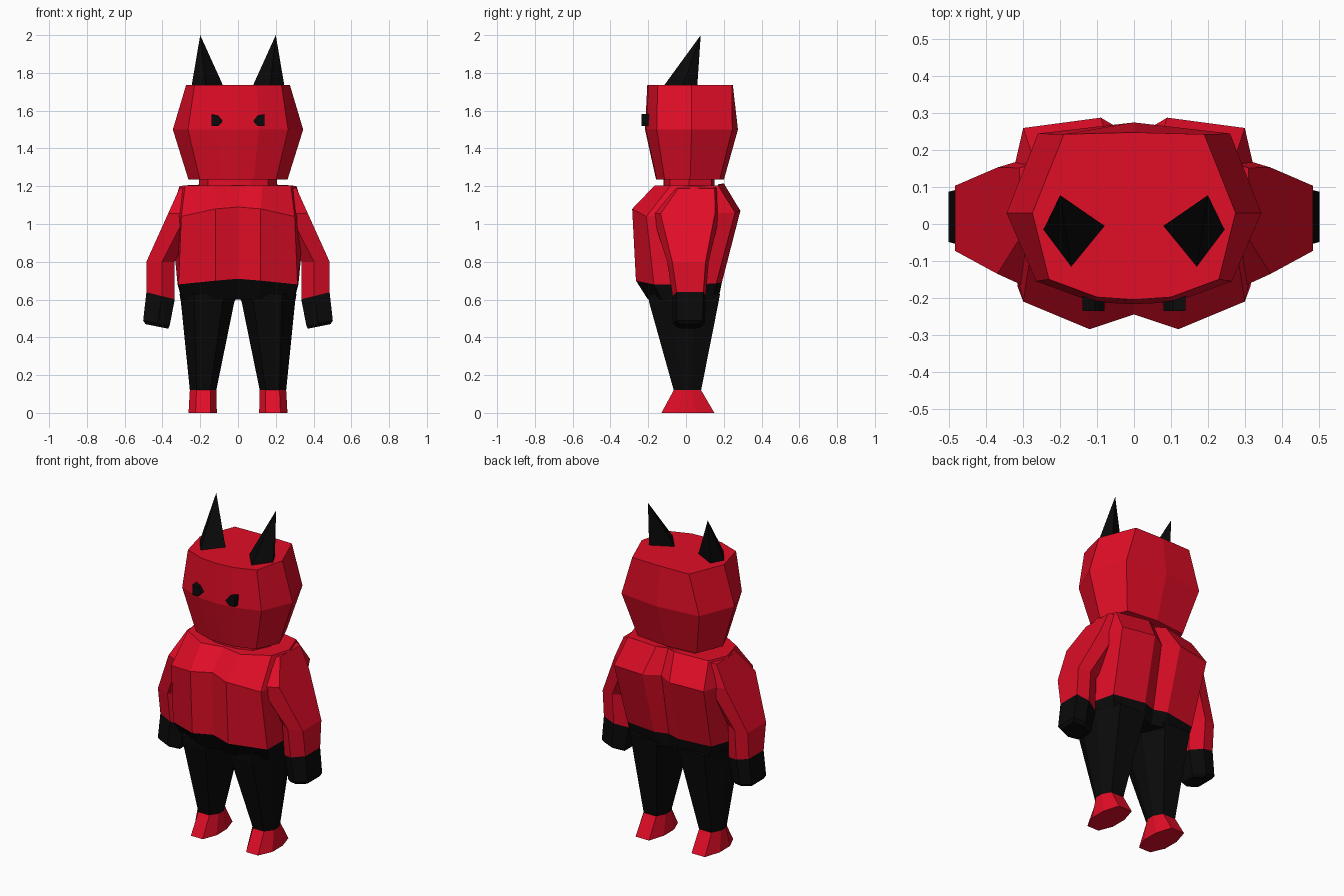
import bpy, bmesh

if "Cube" in bpy.data.objects:
    bpy.data.objects.remove(bpy.data.objects["Cube"])


def material(name, rgb):
    m = bpy.data.materials.new(name)
    m.diffuse_color = (*rgb, 1)
    m.use_nodes = True
    m.node_tree.nodes["Principled BSDF"].inputs["Base Color"].default_value = m.diffuse_color
    return m


RED = material("red", (0.75, 0.004, 0.02))
BLACK = material("black", (0.003, 0.003, 0.003))


def loft(name, rings, mat):
    """Skin a stack of equal-length rings and cap both ends; a one-point ring is a tip."""
    bm = bmesh.new()
    vs = [[bm.verts.new(p) for p in r] for r in rings]
    for a, b in zip(vs, vs[1:]):
        n = len(a)
        for i in range(n):
            j = (i + 1) % n
            bm.faces.new([a[i], a[j], b[0]] if len(b) == 1 else [a[i], a[j], b[j], b[i]])
    for r in (vs[0], vs[-1]):
        if len(r) > 2:
            bm.faces.new(r)
    bmesh.ops.recalc_face_normals(bm, faces=bm.faces[:])
    me = bpy.data.meshes.new(name)
    bm.to_mesh(me)
    bm.free()
    me.materials.append(mat)
    ob = bpy.data.objects.new(name, me)
    bpy.context.collection.objects.link(ob)
    return ob


def sym(half):
    """Close a half ring (front centre to back centre) by mirroring it in x."""
    return half + [(-x, y, z) for x, y, z in reversed(half[1:-1])]


def flat(points, z):
    return [(x, y, z) for x, y in points]


def flip(rings, s):
    return [[(s * x, y, z) for x, y, z in r] for r in rings]


# Head: widest at the middle ring
mid = [(0, -0.217), (0.11, -0.212), (0.265, -0.155), (0.345, 0.03), (0.26, 0.245), (0, 0.275)]
top = [(0, -0.205), (0.10, -0.198), (0.23, -0.15), (0.275, 0.03), (0.19, 0.243), (0, 0.248)]
low = [(x * 0.76, y * 0.73) for x, y in mid]
head = loft("head", [sym(flat(low, 1.235)), sym(flat(mid, 1.50)), sym(flat(top, 1.735))], RED)

# Neck stub joining head and jacket
loft("neck", [sym(flat([(x * 0.6, y * 0.55) for x, y in mid], z)) for z in (1.17, 1.25)], RED)

# Jacket torso with a chest bulge and a crease down the back
collar = [(0, -0.14, 1.205), (0.13, -0.165, 1.205), (0.28, -0.08, 1.205), (0.31, 0.05, 1.20),
          (0.27, 0.17, 1.205), (0.06, 0.20, 1.215), (0, 0.17, 1.21)]
chest = [(0, -0.245, 1.09), (0.12, -0.285, 1.08), (0.30, -0.21, 1.04), (0.355, 0.02, 1.05),
         (0.30, 0.26, 1.06), (0.09, 0.288, 1.07), (0, 0.235, 1.07)]
hem = [(0, -0.235, 0.71), (0.12, -0.265, 0.70), (0.315, -0.17, 0.68), (0.32, 0.02, 0.68),
       (0.28, 0.16, 0.685), (0.08, 0.19, 0.69), (0, 0.165, 0.69)]
loft("jacket_torso", [sym(hem), sym(chest), sym(collar)], RED)

# Hips continue the hem down to the crotch
hip_low = [(x * 0.93, y * (0.76 if y < 0 else 0.9), 0.60) for x, y, z in hem]
loft("trouser_hips", [sym(hem), sym(hip_low)], BLACK)


def arm_ring(cx, cy, z, hx, hy, tilt):
    pts = [(hx, -0.75 * hy), (hx, 0.85 * hy), (0, hy), (-hx, 0.6 * hy), (-hx, -0.6 * hy), (-0.1 * hx, -hy)]
    return [(cx + x, cy + y, z + tilt * x) for x, y in pts]


def leg_ring(x0, x1, y0, y1, z):
    w, d = x1 - x0, y1 - y0
    pts = [(0.22, 0), (0.75, 0), (1, 0.3), (1, 0.65), (0.8, 1), (0.2, 1), (0, 0.65), (0, 0.3)]
    return [(x0 + w * u, y0 + d * v, z) for u, v in pts]


for side, s in (("left", 1), ("right", -1)):
    # Sleeve and hand
    cuff = arm_ring(0.41, 0.017, 0.62, 0.075, 0.088, 0.25)
    sleeve = [arm_ring(0.25, 0.05, 1.195, 0.06, 0.12, -0.1),
              arm_ring(0.28, 0.0, 1.055, 0.09, 0.18, 0.0),
              arm_ring(0.41, 0.01, 0.80, 0.075, 0.11, 0.0), cuff]
    loft(side + "_sleeve", flip(sleeve, s), RED)
    hand = [cuff, arm_ring(0.432, 0.015, 0.475, 0.07, 0.085, 0.2),
            arm_ring(0.43, 0.015, 0.458, 0.06, 0.07, 0.2)]
    loft(side + "_hand", flip(hand, s), BLACK)

    # Trouser leg and flared foot
    ankle = leg_ring(0.115, 0.255, -0.065, 0.08, 0.12)
    leg = [leg_ring(0.0, 0.31, -0.2, 0.18, 0.63), leg_ring(0.02, 0.302, -0.195, 0.172, 0.585), ankle]
    loft(side + "_trouser_leg", flip(leg, s), BLACK)
    loft(side + "_foot", flip([ankle, leg_ring(0.112, 0.262, -0.13, 0.15, 0.0)], s), RED)

    # Horn leaning backwards
    base = flat([(0.245, -0.015), (0.17, -0.115), (0.08, -0.005), (0.205, 0.06)], 1.735)
    loft(side + "_horn", flip([base, [(0.20, 0.078, 2.0)]], s), BLACK)

    # Eye: small five-sided block
    eye = [(0.14, 1.582), (0.105, 1.575), (0.08, 1.545), (0.105, 1.518), (0.14, 1.518)]
    loft(side + "_eye", flip([[(x, y, z) for x, z in eye] for y in (-0.235, -0.18)], s), BLACK)
